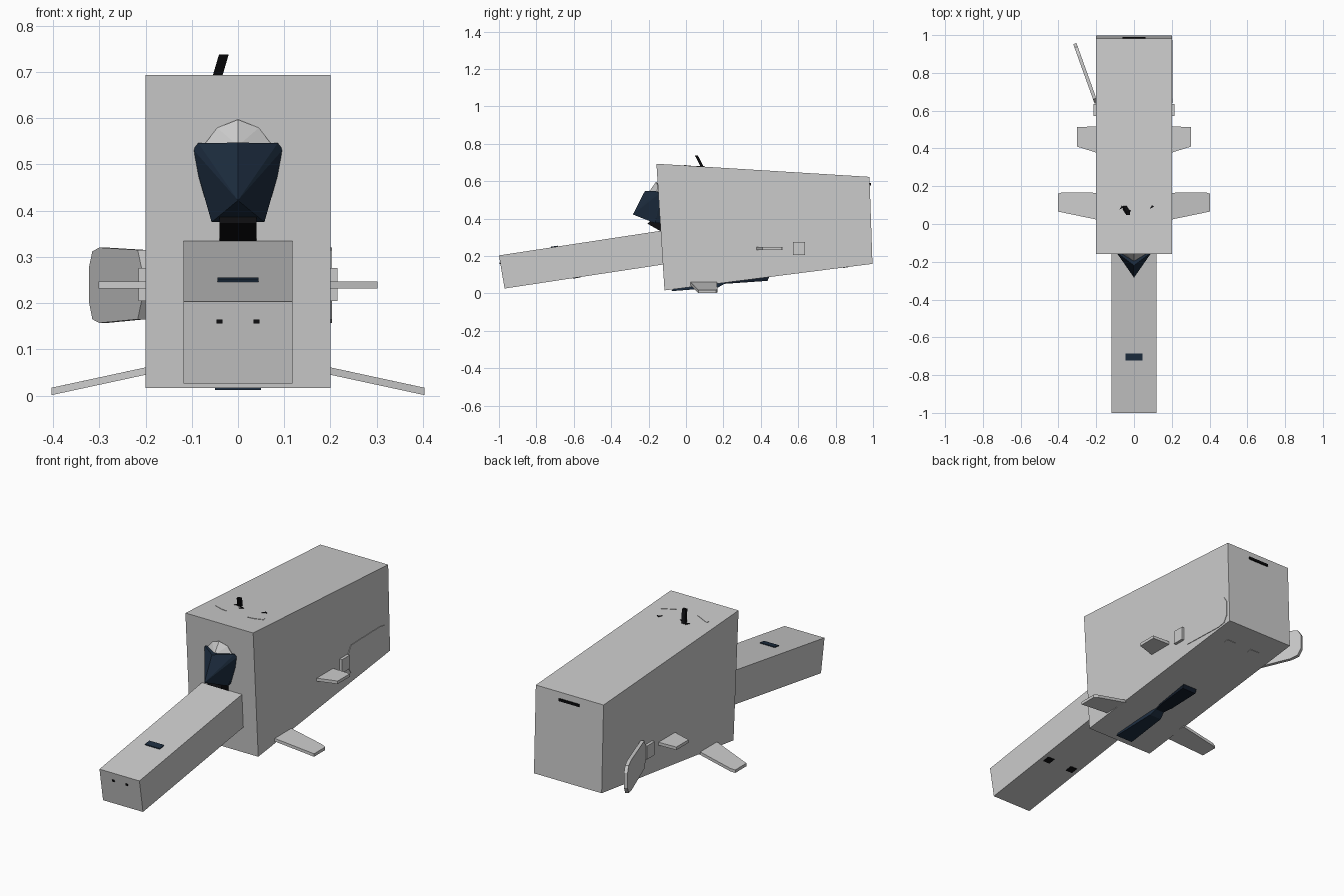
import bpy, bmesh
from mathutils import Vector


def material(name, col):
    m = bpy.data.materials.new(name)
    m.diffuse_color = (*col, 1)
    return m


BLUE = material("dark_blue", (0.012, 0.026, 0.05))
BLACK = material("black", (0.004, 0.004, 0.005))
NAVY = material("navy_black", (0.006, 0.011, 0.022))


def hull(name, pts, mat=None):
    """Convex solid around a few points."""
    bm = bmesh.new()
    for p in pts:
        bm.verts.new(p)
    res = bmesh.ops.convex_hull(bm, input=bm.verts)
    loose = [v for v in bm.verts if not v.link_faces]
    bmesh.ops.delete(bm, geom=loose, context='VERTS')
    bmesh.ops.dissolve_limit(bm, angle_limit=0.01, verts=bm.verts, edges=bm.edges)
    bmesh.ops.recalc_face_normals(bm, faces=bm.faces)
    me = bpy.data.meshes.new(name)
    bm.to_mesh(me)
    bm.free()
    ob = bpy.data.objects.new(name, me)
    bpy.context.collection.objects.link(ob)
    if mat:
        me.materials.append(mat)
    return ob


def slab(name, profile, x0, x1, mat=None):
    """Side profile (y, z) extruded from x0 to x1."""
    return hull(name, [(x, y, z) for y, z in profile for x in (x0, x1)], mat)


def both(pts):
    return [(s * x, y, z) for x, y, z in pts for s in (-1, 1)]


def body_top(y):
    return 0.693 - 0.0615 * (y + 0.158)


def body_bottom(y):
    return 0.016 + 0.1277 * (y + 0.115)


# Body block and long snout
slab("body", [(-0.158, 0.693), (0.981, 0.623), (0.997, 0.158), (-0.115, 0.016)], -0.2, 0.2)
slab("snout", [(-1.0, 0.203), (-0.97, 0.026), (-0.08, 0.161), (-0.08, 0.343)], -0.118, 0.118)

# Pointed canopy, its cap and neck
hull("canopy", both([(0.086, -0.155, 0.546), (0.097, -0.145, 0.532), (0.09, -0.14, 0.49),
                     (0.057, -0.165, 0.375), (0.08, -0.1, 0.545), (0.05, -0.1, 0.38)])
     + [(0, -0.22, 0.547), (0, -0.284, 0.422)], BLUE)
hull("canopy_cap", both([(0.045, -0.152, 0.579), (0.075, -0.155, 0.54), (0.06, -0.1, 0.54)])
     + [(0, -0.16, 0.597), (0, -0.2, 0.54)])
slab("canopy_neck", [(-0.205, 0.372), (-0.137, 0.333), (-0.1, 0.38), (-0.165, 0.42)],
     -0.04, 0.04, BLACK)

# Side fins, brackets and flaps
for s, side in ((1, "right"), (-1, "left")):
    hull("lower_fin_" + side, [(s * x, y, z + d) for x, y, z in (
        (0.19, 0.165, 0.047), (0.19, 0.022, 0.047), (0.38, 0.168, 0.006), (0.403, 0.16, 0.001),
        (0.403, 0.066, 0.001)) for d in (0, 0.016)])
    hull("upper_fin_" + side, [(s * x, y, z) for x, y in (
        (0.19, 0.517), (0.19, 0.375), (0.302, 0.513), (0.302, 0.41)) for z in (0.231, 0.247)])
    slab("bracket_" + side, [(0.572, 0.204), (0.635, 0.204), (0.635, 0.276), (0.572, 0.276)],
         s * 0.18, s * 0.215)

flap_profile = [(0, 0.205), (0.025, 0.165), (0.27, 0.157), (0.315, 0.165), (0.335, 0.2),
                (0.335, 0.28), (0.315, 0.312), (0.27, 0.32), (0.025, 0.315), (0, 0.275)]
slab("right_flap", [(0.64 + y, z) for y, z in flap_profile], 0.185, 0.203)
left = slab("left_flap", [(y, z) for y, z in flap_profile], -0.009, 0.009)
left.location = (-0.2, 0.64, 0)
left.rotation_euler.z = 0.345

# Folded belly skids
hull("belly_front", [(x, y, z) for y, z, w in (
    (-0.078, 0.012, 0.05), (0.17, 0.031, 0.035), (0.225, 0.062, 0.02),
    (-0.05, 0.05, 0.05), (0.2, 0.08, 0.03)) for x in (-w, w)], BLUE)
hull("belly_rear", [(x, y, z) for y, z, w in (
    (0.19, 0.05, 0.02), (0.26, 0.055, 0.035), (0.436, 0.067, 0.042),
    (0.45, 0.1, 0.042), (0.2, 0.08, 0.03)) for x in (-w, w)], NAVY)

# Horn and the small pieces poking through the top
hull("horn", [(x + dx, y + dy, z) for x, y, z in ((-0.053, 0.095, 0.66), (-0.03, 0.055, 0.738))
              for dx in (-0.011, 0.01) for dy in (-0.008, 0.008)], BLACK)
for i, (x, y) in enumerate(((-0.025, 0.065), (0.095, 0.088), (-0.065, 0.085))):
    z = body_top(y)
    hull("top_chip_%d" % i, [(x + a, y + b, z + c) for a, b in ((-0.012, -0.008), (0.012, 0.004), (0, 0.012))
                             for c in (-0.02, 0.003)], BLACK)
for s in (1, -1):
    hull("brow", [(s * x, y, body_top(y) + c) for x, y in (
        (0.06, -0.01), (0.09, -0.008), (0.145, 0.012), (0.14, 0.026)) for c in (-0.02, 0.002)])

# Snout slot, nostrils and underside pads
slab("snout_slot", [(-0.722, 0.24), (-0.685, 0.24), (-0.685, 0.255), (-0.722, 0.25)],
     -0.044, 0.044, BLUE)
for s in (1, -1):
    slab("nostril", [(-0.998, 0.156), (-0.97, 0.156), (-0.97, 0.165), (-0.998, 0.165)],
         s * 0.033, s * 0.046, BLACK)
    slab("snout_pad", [(-0.605, 0.079), (-0.565, 0.085), (-0.565, 0.1), (-0.605, 0.1)],
         s * 0.055, s * 0.095, BLACK)
    slab("rear_pad", [(0.84, body_bottom(0.84) - 0.002), (0.865, body_bottom(0.865) - 0.002),
                      (0.865, 0.16), (0.84, 0.16)], s * 0.05, s * 0.105)

# Slot on the back face
slab("back_slot", [(0.96, 0.578), (0.99, 0.578), (0.99, 0.59), (0.96, 0.59)], -0.06, 0.06, BLACK)
